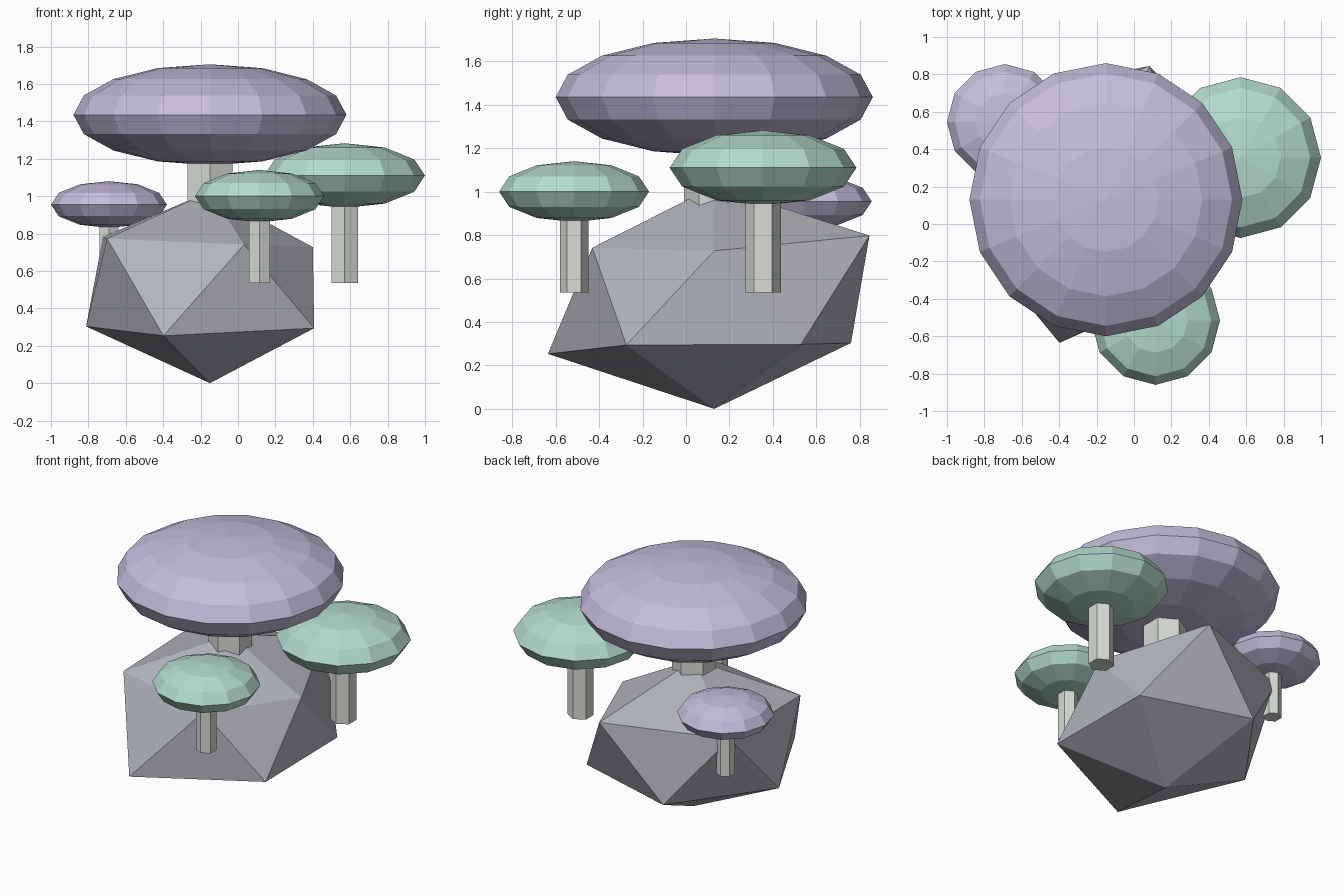
import bpy, bmesh, math
from mathutils import Vector

cube = bpy.data.objects.get("Cube")
if cube:
    bpy.data.objects.remove(cube, do_unlink=True)


def material(name, rgb):
    mat = bpy.data.materials.new(name)
    mat.use_nodes = True
    mat.diffuse_color = (*rgb, 1)
    mat.node_tree.nodes["Principled BSDF"].inputs["Base Color"].default_value = (*rgb, 1)
    return mat


lilac = material("lilac", (0.56, 0.51, 0.72))
mint = material("mint", (0.46, 0.71, 0.62))
stone = material("stone grey", (0.44, 0.455, 0.50))
pale = material("pale stem", (0.68, 0.71, 0.66))


def add_object(name, bm, mat, location):
    mesh = bpy.data.meshes.new(name)
    bm.to_mesh(mesh)
    bm.free()
    mesh.materials.append(mat)
    obj = bpy.data.objects.new(name, mesh)
    obj.location = location
    bpy.context.collection.objects.link(obj)
    return obj


BASE = 0.535  # height of the rock centre, where the stems start

# Rock: a flattened icosahedron with its corners pushed in or out
bm = bmesh.new()
bmesh.ops.create_icosphere(bm, subdivisions=1, radius=1)
corners = sorted(bm.verts, key=lambda v: (
    round(v.co.z, 2), (math.atan2(v.co.y, v.co.x) + 0.1) % math.tau))
reach = [0.764,
         0.76, 0.74, 0.74, 0.90, 0.77,
         0.615, 0.84, 0.79, 0.76, 0.66,
         0.70]
for vert, r in zip(corners, reach):
    d = vert.co.normalized() * r
    vert.co = Vector((d.x, d.y, d.z * 0.7))
add_object("rock", bm, stone, (-0.15, 0.13, BASE))


# Mushrooms: a hexagonal stem under a squashed faceted cap
def mushroom(name, x, y, z, radius, half_height, sides, mat):
    cap = bmesh.new()
    bmesh.ops.create_uvsphere(cap, u_segments=sides, v_segments=sides // 2, radius=1)
    bmesh.ops.scale(cap, vec=(radius, radius, half_height), verts=cap.verts)
    add_object(name + "_cap", cap, mat, (x, y, z))

    stem = bmesh.new()
    width = radius * 0.19
    bmesh.ops.create_cone(stem, cap_ends=True, segments=6, radius1=width,
                          radius2=width, depth=z - BASE)
    # Point two corners along y
    for vert in stem.verts:
        i = round((math.atan2(vert.co.y, vert.co.x) - math.pi / 2) / (math.pi / 3))
        a = math.pi / 2 + i * math.pi / 3
        vert.co.x, vert.co.y = width * math.cos(a), width * math.sin(a)
    add_object(name + "_stem", stem, pale, (x, y, (z + BASE) / 2))


mushroom("large_mushroom", -0.15, 0.13, 1.435, 0.73, 0.27, 16, lilac)
mushroom("left_mushroom", 0.57, 0.355, 1.11, 0.43, 0.173, 12, mint)
mushroom("front_mushroom", 0.115, -0.515, 1.0, 0.345, 0.14, 12, mint)
mushroom("back_mushroom", -0.69, 0.545, 0.955, 0.31, 0.125, 12, lilac)
